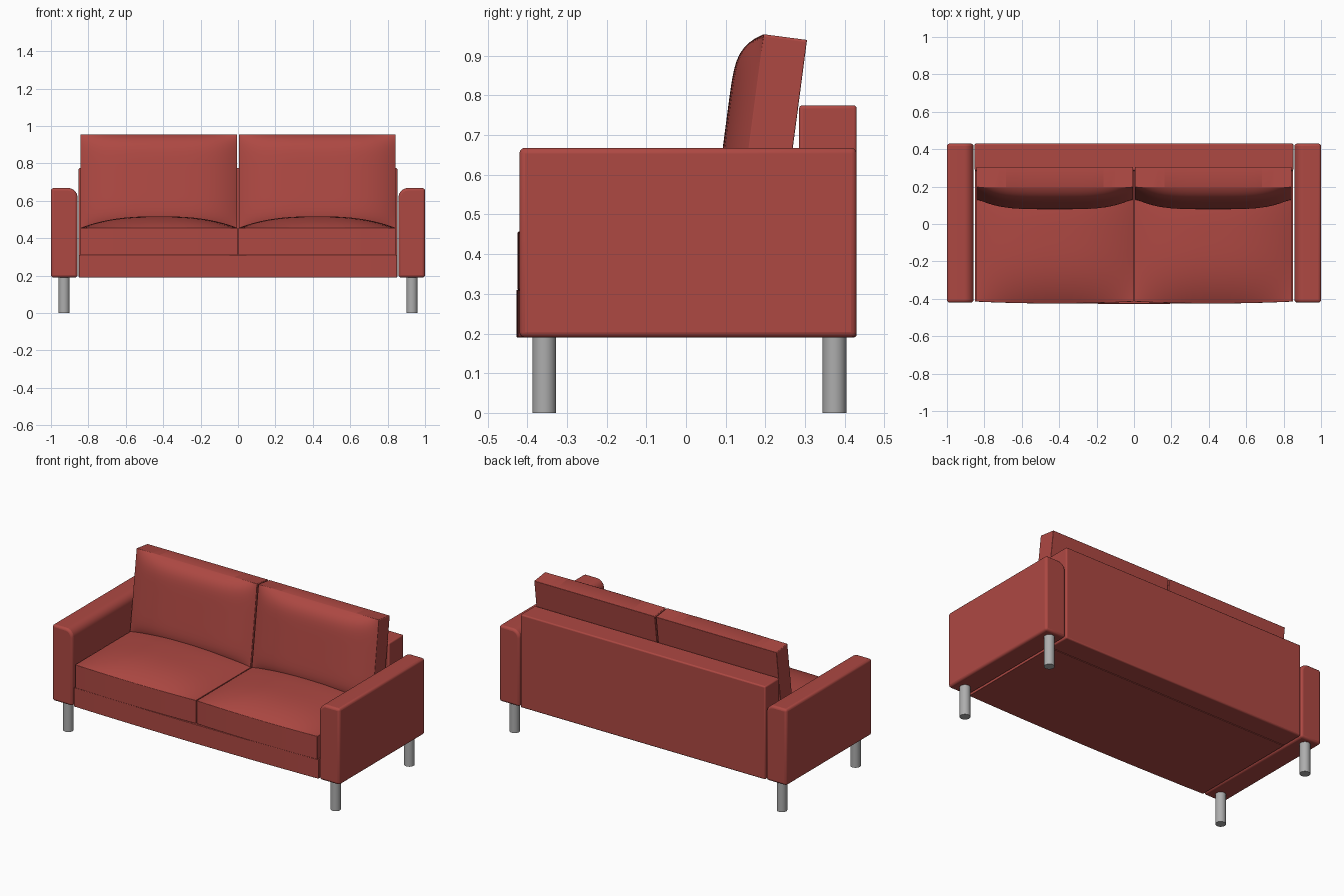
import bpy, bmesh, math
from mathutils import Matrix

if "Cube" in bpy.data.objects:
    bpy.data.objects.remove(bpy.data.objects["Cube"])


def material(name, rgb):
    m = bpy.data.materials.new(name)
    m.diffuse_color = (*rgb, 1)
    m.use_nodes = True
    m.node_tree.nodes["Principled BSDF"].inputs["Base Color"].default_value = m.diffuse_color
    return m


RED = material("red fabric", (0.42, 0.065, 0.055))
GREY = material("grey metal", (0.42, 0.42, 0.42))


def finish(name, bm, mat, bevel=0.0, segments=4, angle=50):
    bmesh.ops.recalc_face_normals(bm, faces=bm.faces)
    me = bpy.data.meshes.new(name)
    bm.to_mesh(me)
    bm.free()
    me.materials.append(mat)
    ob = bpy.data.objects.new(name, me)
    bpy.context.collection.objects.link(ob)
    if bevel:
        mod = ob.modifiers.new("soft edges", "BEVEL")
        mod.width, mod.segments = bevel, segments
        mod.limit_method = "ANGLE"
        mod.angle_limit = math.radians(angle)
    bpy.ops.object.select_all(action="DESELECT")
    ob.select_set(True)
    bpy.context.view_layer.objects.active = ob
    bpy.ops.object.shade_smooth_by_angle(angle=math.radians(40))
    return ob


def box(lo, hi):
    bm = bmesh.new()
    bmesh.ops.create_cube(bm, size=1)
    for v in bm.verts:
        v.co = [a + (b - a) * (c + 0.5) for a, b, c in zip(lo, hi, v.co)]
    return bm


def cushion(width, depth, height, dome, pu, pv, bow=0.0, n=28):
    """Flat-bottomed pad with a domed top; bow pushes its -y side outward."""
    bm = bmesh.new()
    bmesh.ops.create_grid(bm, x_segments=n, y_segments=n, size=1)
    uv = {}
    for v in bm.verts:
        u, w = (math.sin(c * math.pi / 2) for c in v.co[:2])
        z = height + dome * (1 - abs(u) ** pu) * (1 - abs(w) ** pv)
        y = w * depth / 2 - bow * (1 - u * u) * max(0, -w)
        v.co = (u * width / 2, y, z)
    rim = [e for e in bm.edges if e.is_boundary]
    ext = bmesh.ops.extrude_edge_only(bm, edges=rim)["geom"]
    for v in ext:
        if isinstance(v, bmesh.types.BMVert):
            v.co.z = 0
    bmesh.ops.contextual_create(
        bm, geom=[e for e in ext if isinstance(e, bmesh.types.BMEdge)])
    return bm


# Base and back panel
bm = cushion(1.70, 0.70, 0.12, 0.0, 2, 2, bow=0.012)
bm.transform(Matrix.Translation((0, -0.065, 0.19)))
finish("base", bm, RED, 0.015)
finish("back_panel", box((-0.852, 0.285, 0.19), (0.852, 0.43, 0.775)), RED, 0.008, 3)

for side, s in (("left", -1), ("right", 1)):
    # Seat cushion
    bm = cushion(0.84, 0.70, 0.145, 0.062, 2.6, 3, bow=0.01)
    bm.transform(Matrix.Translation((s * 0.4225, -0.065, 0.31)))
    finish(side + "_seat_cushion", bm, RED, 0.02)

    # Leaning back cushion
    bm = cushion(0.838, 0.52, 0.11, 0.065, 4, 7)
    bm.transform(Matrix.Translation((s * 0.4235, 0.271, 0.682))
                 @ Matrix.Rotation(math.radians(82.5), 4, "X"))
    finish(side + "_back_cushion", bm, RED, 0.004, 2, 35)

    # Arm with a rounder inner top edge and front top edge
    bm = box((0.858, -0.42, 0.19), (1.0, 0.43, 0.668))

    def edges(test):
        return [e for e in bm.edges if all(test(v.co) for v in e.verts)]
    bmesh.ops.bevel(bm, geom=edges(lambda c: c.z > 0.6 and c.x < 0.9),
                    offset=0.05, segments=8, profile=0.5, affect="EDGES")
    if s < 0:
        bm.transform(Matrix.Scale(-1, 4, (1, 0, 0)))
    finish(side + "_arm", bm, RED, 0.014, 3)

    # Legs
    for end, y in (("front", -0.357), ("back", 0.374)):
        bm = bmesh.new()
        bmesh.ops.create_cone(bm, cap_ends=True, segments=32, radius1=0.03,
                              radius2=0.03, depth=0.2)
        bm.transform(Matrix.Translation((s * 0.93, y, 0.1)))
        finish(f"{side}_{end}_leg", bm, GREY)
